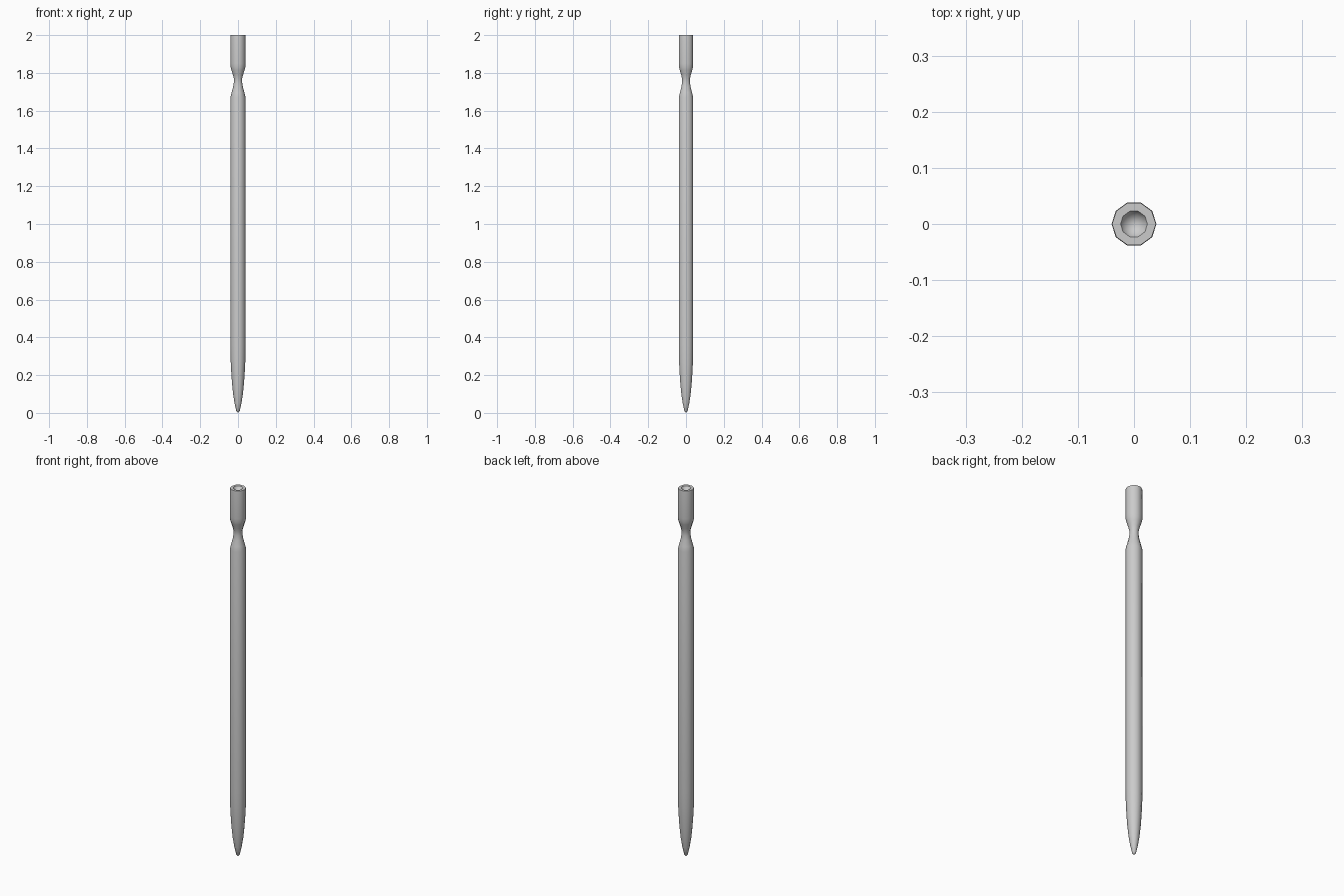
import bpy, bmesh
from math import cos, sin, pi

if "Cube" in bpy.data.objects:
    bpy.data.objects.remove(bpy.data.objects["Cube"])

SIDES = 10

# Profile (radius, height) from pointed tip, up the shaft, past the neck, to the dished head
profile = [(0.009, 0.01), (0.018, 0.05), (0.026, 0.10), (0.032, 0.16), (0.036, 0.22),
           (0.039, 0.28), (0.040, 0.36), (0.040, 1.67), (0.034, 1.695), (0.026, 1.725),
           (0.022, 1.75), (0.022, 1.77), (0.027, 1.79), (0.035, 1.815), (0.039, 1.83),
           (0.040, 1.85), (0.040, 1.99), (0.039, 2.0), (0.024, 2.0), (0.017, 1.985)]

bm = bmesh.new()
rings = [[bm.verts.new((r * cos(2 * pi * i / SIDES), r * sin(2 * pi * i / SIDES), z))
          for i in range(SIDES)] for r, z in profile]
tip = bm.verts.new((0, 0, 0))
dish = bm.verts.new((0, 0, 1.98))
for i in range(SIDES):
    j = (i + 1) % SIDES
    for a, b in zip(rings, rings[1:]):
        bm.faces.new((a[i], a[j], b[j], b[i]))
    bm.faces.new((tip, rings[0][j], rings[0][i]))
    bm.faces.new((dish, rings[-1][i], rings[-1][j]))
bmesh.ops.recalc_face_normals(bm, faces=bm.faces)
for f in bm.faces:
    f.smooth = True

# Single turned pin with smooth shading
mesh = bpy.data.meshes.new("pointed_pin")
bm.to_mesh(mesh)
bm.free()
pin = bpy.data.objects.new("pointed_pin", mesh)
bpy.context.collection.objects.link(pin)
bpy.context.view_layer.objects.active = pin
pin.select_set(True)
bpy.ops.object.shade_smooth_by_angle(angle=pi / 3)
